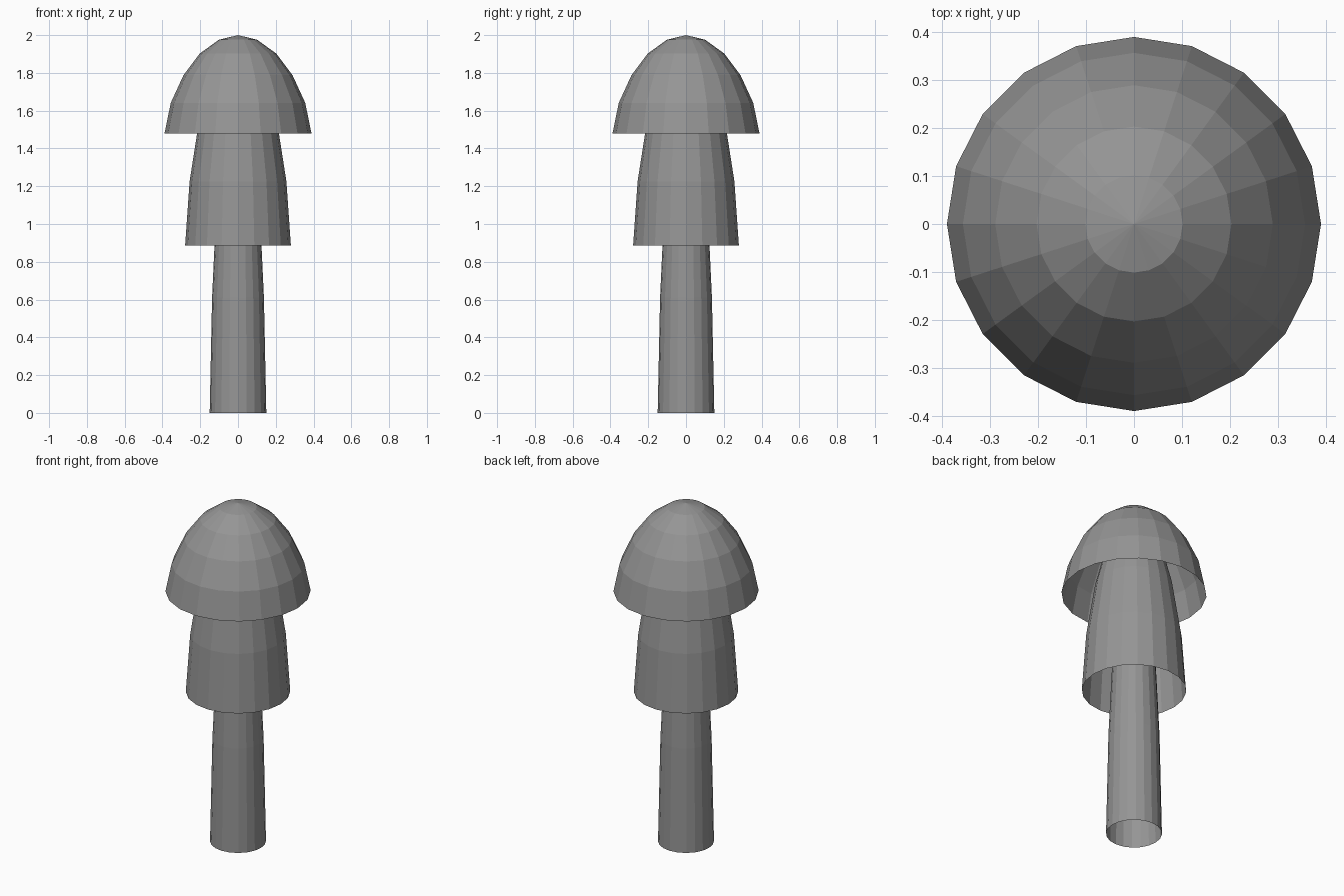
import bpy, bmesh
from math import cos, sin, tau

if "Cube" in bpy.data.objects:
    bpy.data.objects.remove(bpy.data.objects["Cube"])

SIDES = 20
# Shared dome profile: (radius, drop from the tip), both relative to the rim
DOME = [(0.26, 0.047), (0.521, 0.188), (0.742, 0.408), (0.915, 0.69), (1, 1)]

grey = bpy.data.materials.new("grey")
grey.use_nodes = True
grey.diffuse_color = (0.3, 0.3, 0.3, 1)
grey.node_tree.nodes["Principled BSDF"].inputs["Base Color"].default_value = (0.3, 0.3, 0.3, 1)


def dome(name, radius, rim_z, tip_z):
    """Open-bottomed faceted shell."""
    bm = bmesh.new()
    tip = bm.verts.new((0, 0, tip_z))
    rings = []
    for r, drop in DOME:
        z = tip_z - drop * (tip_z - rim_z)
        rings.append([bm.verts.new((r * radius * cos(tau * i / SIDES),
                                    r * radius * sin(tau * i / SIDES), z))
                      for i in range(SIDES)])
    for i in range(SIDES):
        j = (i + 1) % SIDES
        bm.faces.new((tip, rings[0][i], rings[0][j]))
        for upper, lower in zip(rings, rings[1:]):
            bm.faces.new((upper[i], lower[i], lower[j], upper[j]))
    mesh = bpy.data.meshes.new(name)
    bm.to_mesh(mesh)
    bm.free()
    mesh.materials.append(grey)
    bpy.context.collection.objects.link(bpy.data.objects.new(name, mesh))


# Three nested shells, from widest to narrowest
dome("cap", 0.389, 1.48, 2.0)
dome("middle_sleeve", 0.28, 0.885, 1.985)
dome("stem", 0.15, 0, 1.97)
